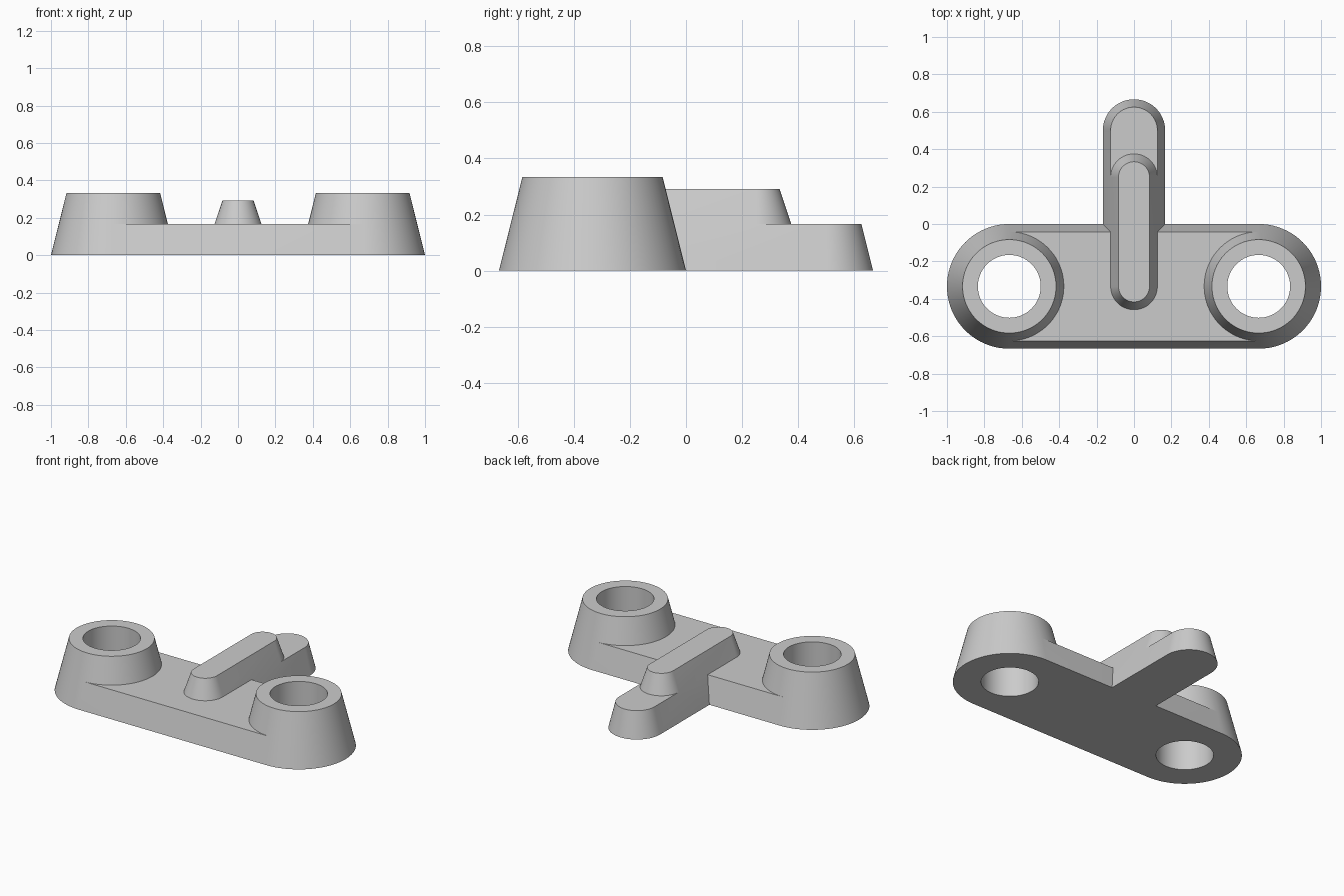
import bpy, bmesh
from math import cos, sin, pi

old = bpy.data.objects.get("Cube")
if old:
    bpy.data.objects.remove(old, do_unlink=True)

THIRD = 1 / 3
PLATE_Z = 1 / 6
BOSS_X, BOSS_Y = 2 * THIRD, -THIRD

grey = bpy.data.materials.new("light grey")
grey.use_nodes = True
grey.diffuse_color = (0.6, 0.6, 0.6, 1)
grey.node_tree.nodes["Principled BSDF"].inputs["Base Color"].default_value = (0.6, 0.6, 0.6, 1)


def loft(name, lower, z0, upper, z1):
    """Solid between two outlines with matching point counts."""
    bm = bmesh.new()
    a = [bm.verts.new((x, y, z0)) for x, y in lower]
    b = [bm.verts.new((x, y, z1)) for x, y in upper]
    bm.faces.new(a[::-1])
    bm.faces.new(b)
    for i in range(len(a)):
        j = (i + 1) % len(a)
        bm.faces.new((a[i], a[j], b[j], b[i]))
    mesh = bpy.data.meshes.new(name)
    bm.to_mesh(mesh)
    bm.free()
    mesh.materials.append(grey)
    obj = bpy.data.objects.new(name, mesh)
    bpy.context.collection.objects.link(obj)
    return obj


def circle(x, y, r, n=80):
    return [(x + r * cos(2 * pi * i / n), y + r * sin(2 * pi * i / n)) for i in range(n)]


def slot(y0, y1, r, n=40):
    """Round-ended outline running along y."""
    arc = [(r * cos(pi * i / n), r * sin(pi * i / n)) for i in range(n + 1)]
    return [(x, y1 + y) for x, y in arc] + [(-x, y0 - y) for x, y in arc]


def bar(half):
    return [(-BOSS_X, BOSS_Y - half), (BOSS_X, BOSS_Y - half),
            (BOSS_X, BOSS_Y + half), (-BOSS_X, BOSS_Y + half)]


def combine(target, other, operation):
    mod = target.modifiers.new(operation.lower(), "BOOLEAN")
    mod.operation, mod.solver, mod.object = operation, "EXACT", other
    bpy.context.view_layer.objects.active = target
    bpy.ops.object.modifier_apply(modifier=mod.name)
    bpy.data.objects.remove(other, do_unlink=True)


# Tapered base plate between the bosses
bracket = loft("bracket", bar(THIRD), 0, bar(THIRD - PLATE_Z / 4), PLATE_Z)

# Tongue reaching out of the back, and the raised rib along it
tongue = loft("tongue", slot(-0.3, 0.5, PLATE_Z), 0, slot(-0.3, 0.5, 0.125), PLATE_Z)
combine(bracket, tongue, "UNION")
rib = loft("rib", slot(BOSS_Y, 0.25, 0.125), PLATE_Z, slot(BOSS_Y, 0.25, 0.083), 0.292)
combine(bracket, rib, "UNION")

# Conical bosses with through holes
for x in (-BOSS_X, BOSS_X):
    boss = loft("boss", circle(x, BOSS_Y, THIRD), 0, circle(x, BOSS_Y, 0.25), THIRD)
    combine(bracket, boss, "UNION")
for x in (-BOSS_X, BOSS_X):
    ring = circle(x, BOSS_Y, 0.168)
    hole = loft("hole_cutter", ring, -0.1, ring, 0.5)
    hole.hide_render = True
    combine(bracket, hole, "DIFFERENCE")

# Smooth round sides, crisp rims
bpy.ops.object.select_all(action="DESELECT")
bracket.select_set(True)
bpy.context.view_layer.objects.active = bracket
bpy.ops.object.shade_smooth_by_angle(angle=pi / 6)
